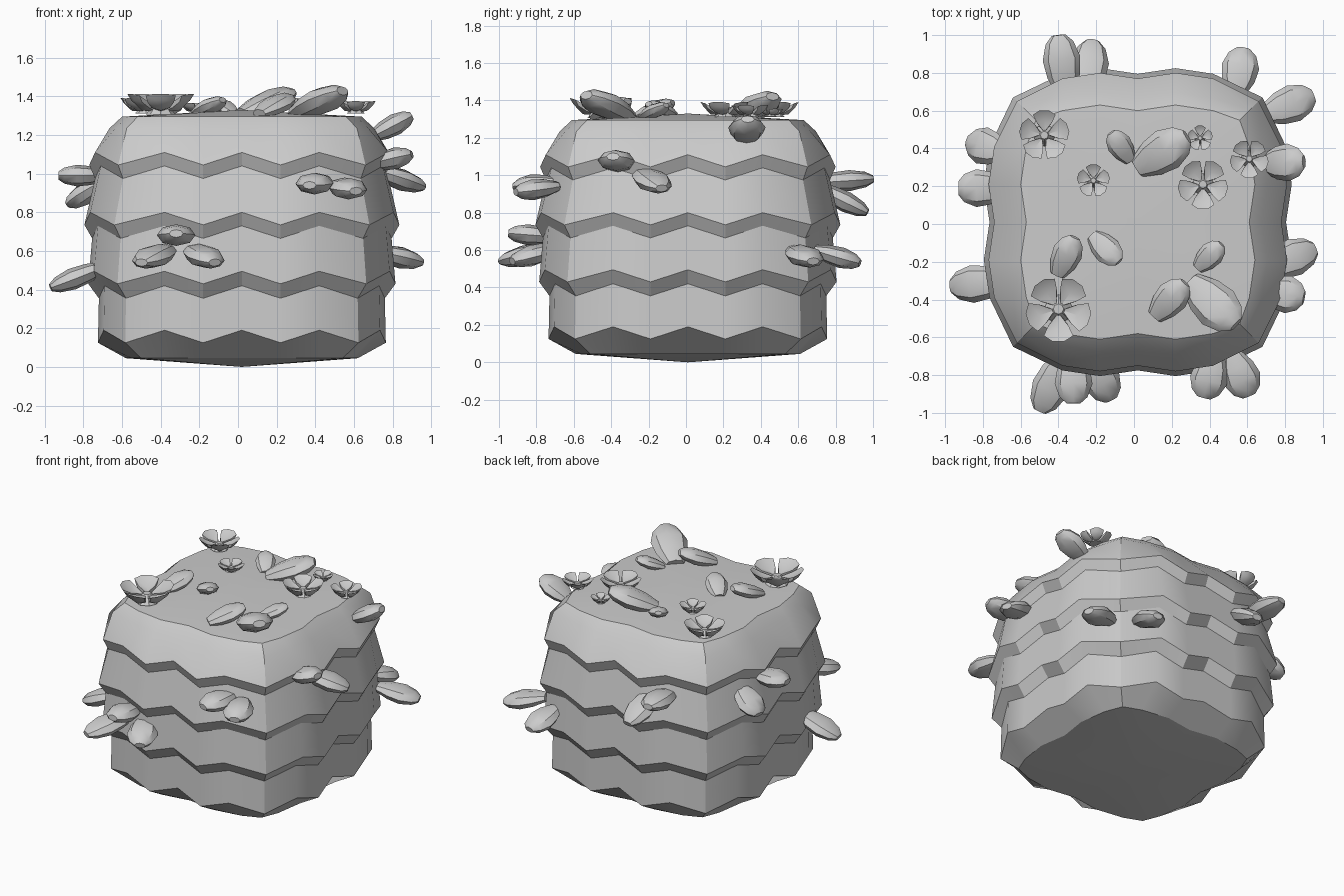
import bpy, bmesh
from math import sin, cos, tau, radians
from mathutils import Vector, Matrix

if "Cube" in bpy.data.objects:
    bpy.data.objects.remove(bpy.data.objects["Cube"])

CENTRE = Matrix.Translation((0.02, 0.01, 0))


def finish(bm, name, angle=30):
    bmesh.ops.recalc_face_normals(bm, faces=bm.faces)
    me = bpy.data.meshes.new(name)
    bm.to_mesh(me)
    bm.free()
    ob = bpy.data.objects.new(name, me)
    bpy.context.collection.objects.link(ob)
    bpy.ops.object.select_all(action='DESELECT')
    ob.select_set(True)
    bpy.context.view_layer.objects.active = ob
    bpy.ops.object.shade_smooth_by_angle(angle=radians(angle))


def loft(bm, rings):
    n = len(rings[0])
    for a, b in zip(rings, rings[1:]):
        for i in range(n):
            j = (i + 1) % n
            bm.faces.new((a[i], a[j], b[j], b[i]))


# Stacked body: rounded-square rings of 24 points, every second one dropped
def square_ring(bm, h, z, drop=0.065):
    c = h * (0.81 if drop else 0.87)
    side = [(0.2 * i, h - 0.03 * (i % 2 == 0)) for i in range(-2, 3)] + [(c, c)]
    out = []
    for k in range(4):
        turn = CENTRE @ Matrix.Rotation(-k * tau / 4, 4, 'Z')
        for i, (u, v) in enumerate(side):
            out.append(bm.verts.new(turn @ Vector((u, v, z - drop * (i % 2)))))
    return out


bm = bmesh.new()
rings = [square_ring(bm, 0.60, 0.045, 0)]
for i, (skirt, neck) in enumerate(((0.745, 0.74), (0.795, 0.775), (0.815, 0.76))):
    rings.append(square_ring(bm, skirt, 0.19 + 0.305 * i))
    rings.append(square_ring(bm, neck, 0.42 + 0.31 * i))
rings.append(square_ring(bm, 0.79, 1.11))
rings.append(square_ring(bm, 0.685, 1.235, 0))
rings.append(square_ring(bm, 0.62, 1.295, 0))
loft(bm, rings)
for ring, z in ((rings[0], 0), (rings[-1], 1.33)):
    mid = bm.verts.new(CENTRE @ Vector((0, 0, z)))
    for i in range(24):
        bm.faces.new((ring[i], ring[(i + 1) % 24], mid))
finish(bm, "tiered_body", 25)


# Flattened egg-shaped bud from base point to tip point
def bud(name, base, tip, width):
    axis = tip - base
    side = axis.cross(Vector((0, 0, 1))).normalized()
    up = side.cross(axis).normalized() * 0.56
    bm = bmesh.new()
    rs = []
    for t, r in ((0, 0.5), (0.3, 0.87), (0.6, 1), (0.87, 0.74), (1, 0.36)):
        rs.append([bm.verts.new(base + axis * t + (side * cos(i * tau / 8)
                   + up * sin(i * tau / 8)) * r * width / 2) for i in range(8)])
    loft(bm, rs)
    bm.faces.new(rs[0])
    bm.faces.new(rs[-1])
    finish(bm, name, 35)


# Top buds: centre x, y, length, heading; width and rise follow the length
TOP = [(-0.07, 0.41, 0.18, 125), (0.15, 0.38, 0.31, 32), (0.4, -0.17, 0.18, 45),
       (-0.36, -0.17, 0.22, 65), (-0.15, -0.13, 0.2, -45),
       (0.19, -0.4, 0.24, 48), (0.42, -0.42, 0.33, -43)]
for i, (x, y, size, heading) in enumerate(TOP):
    half = Vector((cos(radians(heading)), sin(radians(heading)), 0)) * size / 2
    mid = Vector((x, y, 1.31))
    bud(f"top_bud_{i + 1}", mid - half, mid + half + Vector((0, 0, 0.36 * size)), 0.73 * size)

# Side buds, per face: along, height, reach, sideways lean, rise
SIDES = {
    "front": [(-0.32, 0.67, 0.95, 0, 0.02), (-0.36, 0.61, 0.99, -0.14, -0.07),
              (-0.24, 0.61, 0.93, 0.12, -0.07), (0.43, 0.96, 0.92, -0.06, -0.02),
              (0.52, 0.94, 0.91, 0.09, -0.03)],
    "right": [(-0.35, 1.05, 0.9, -0.04, 0.05), (-0.24, 1.02, 0.96, 0.11, -0.09),
              (0.58, 0.6, 0.95, 0.1, -0.06), (0.32, 1.19, 0.9, 0.01, 0.11)],
    "back": [(0.36, 0.96, 1.0, 0.04, 0.02), (0.25, 0.94, 0.97, -0.03, -0.14),
             (-0.54, 0.6, 0.93, -0.04, -0.07)],
    "left": [(-0.19, 0.99, 0.93, 0, 0), (-0.38, 0.96, 0.88, -0.06, -0.12),
             (0.3, 0.52, 0.97, 0.03, -0.11)],
}
for k, (face, items) in enumerate(SIDES.items()):
    turn = Matrix.Rotation(k * tau / 4, 3, 'Z')
    for i, (u, z, reach, lean, rise) in enumerate(items):
        bud(f"{face}_bud_{i + 1}", turn @ Vector((u, -0.69, z)),
            turn @ Vector((u + lean, -reach, z + rise)), 0.2)


# Five-petal cupped flower with thick petals
def flower(name, loc, r, turn):
    bm = bmesh.new()
    half = [(1.03, 10), (0.95, 29), (0.62, 31)]
    outline = [(0.12, 0)] + [(q, -a) for q, a in reversed(half)] + half
    for k in range(5):
        mid_a = radians(turn) + k * tau / 5
        layers = []
        for dz, s in ((0, 1), (-0.2, 0.88)):
            vs = []
            for q, a in outline:
                th = radians(a) + mid_a
                vs.append(bm.verts.new(Vector((q * s * cos(th), q * s * sin(th),
                                               0.2 + 0.33 * q * q + dz)) * r))
            mid = bm.verts.new(Vector((0.6 * cos(mid_a), 0.6 * sin(mid_a), 0.24 + dz)) * r)
            for i in range(7):
                bm.faces.new((vs[i], vs[(i + 1) % 7], mid))
            layers.append(vs)
        loft(bm, layers)
    # centre button
    bmesh.ops.create_cone(bm, segments=8, radius1=0.45 * r, radius2=0.16 * r, depth=0.35 * r,
                          cap_ends=True, matrix=Matrix.Translation((0, 0, 0.1 * r)))
    bm.transform(Matrix.Translation(loc))
    finish(bm, name)


FLOWERS = [(-0.4, -0.45, 0.17), (-0.475, 0.47, 0.13), (0.365, 0.21, 0.13),
           (0.35, 0.455, 0.065), (0.61, 0.345, 0.1), (-0.215, 0.23, 0.085)]
for i, (x, y, r) in enumerate(FLOWERS):
    flower(f"flower_{i + 1}", (x, y, 1.32), r, 54 + 36 * i)
